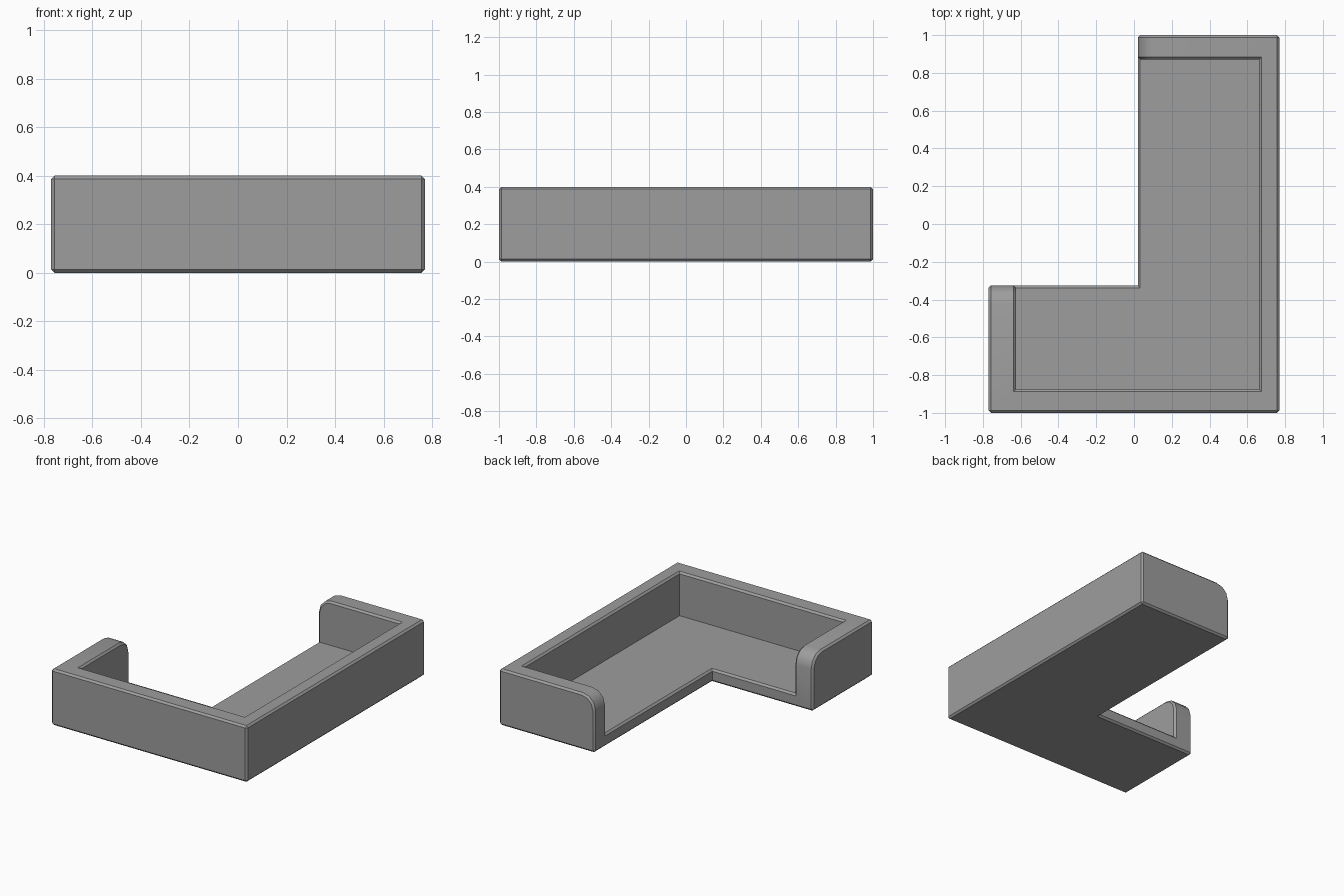
import bpy
import bmesh
import math

cube = bpy.data.objects.get("Cube")
if cube:
    bpy.data.objects.remove(cube, do_unlink=True)

HEIGHT, FLOOR = 0.4, 0.09
ROUND, CHAMFER = 0.1, 0.013

# Plan corners: outer L and inner edge of the wall
OUTER = [(-0.77, -1), (0.77, -1), (0.77, 1), (0.02, 1), (0.02, -0.325), (-0.77, -0.325)]
INNER = [(-0.625, -0.325), (-0.625, -0.875), (0.663, -0.875), (0.663, 0.87), (0.02, 0.87)]
front_left, front_right, back_right, back_left, notch, arm_end = OUTER
WALL = [front_left, front_right, back_right, back_left] + INNER[::-1] + [arm_end]
BASE = INNER + [notch]
RIM = [front_left, front_right, back_right, back_left, INNER[4], notch, INNER[0], arm_end]

bm = bmesh.new()
cache = {}


def vert(point, z):
    key = (point, z)
    if key not in cache:
        cache[key] = bm.verts.new((point[0], point[1], z))
    return cache[key]


def cap(points, z):
    bm.faces.new([vert(p, z) for p in points])


def skirt(points, low, high):
    for a, b in zip(points, points[1:] + points[:1]):
        bm.faces.new([vert(a, low), vert(b, low), vert(b, high), vert(a, high)])


# Base slab, then the wall raised around three sides
cap(RIM[::-1], 0)
skirt(RIM, 0, FLOOR)
cap(BASE, FLOOR)
skirt(WALL, FLOOR, HEIGHT)
cap(WALL, HEIGHT)
bmesh.ops.recalc_face_normals(bm, faces=bm.faces[:])
bmesh.ops.dissolve_limit(bm, angle_limit=math.radians(1), verts=bm.verts[:], edges=bm.edges[:])

# Rounded top corners at the two open wall ends
ends = [{arm_end, INNER[0]}, {back_left, INNER[4]}]


def is_end(edge):
    if any(v.co.z < HEIGHT - 0.001 for v in edge.verts):
        return False
    plan = [(v.co.x, v.co.y) for v in edge.verts]
    return any(all(min(math.dist(p, q) for q in end) < 0.001 for p in plan) for end in ends)


bmesh.ops.bevel(bm, geom=[e for e in bm.edges if is_end(e)], offset=ROUND,
                offset_type='OFFSET', segments=3, profile=0.5, affect='EDGES')

# Small chamfer on every outward corner
bm.normal_update()
sharp = [e for e in bm.edges if e.is_manifold and e.calc_face_angle_signed() > math.radians(40)]
bmesh.ops.bevel(bm, geom=sharp, offset=CHAMFER, offset_type='OFFSET',
                segments=1, profile=0.5, affect='EDGES', clamp_overlap=True)
bmesh.ops.recalc_face_normals(bm, faces=bm.faces[:])

mesh = bpy.data.meshes.new("tray_body")
bm.to_mesh(mesh)
bm.free()
tray = bpy.data.objects.new("tray_body", mesh)
bpy.context.collection.objects.link(tray)

# Plain grey material
grey = bpy.data.materials.new("mid_grey")
colour = (0.34, 0.34, 0.34, 1)
grey.use_nodes = True
grey.diffuse_color = colour
grey.node_tree.nodes["Principled BSDF"].inputs["Base Color"].default_value = colour
mesh.materials.append(grey)

bpy.ops.object.select_all(action='DESELECT')
tray.select_set(True)
bpy.context.view_layer.objects.active = tray
bpy.ops.object.shade_smooth_by_angle(angle=math.radians(35))
